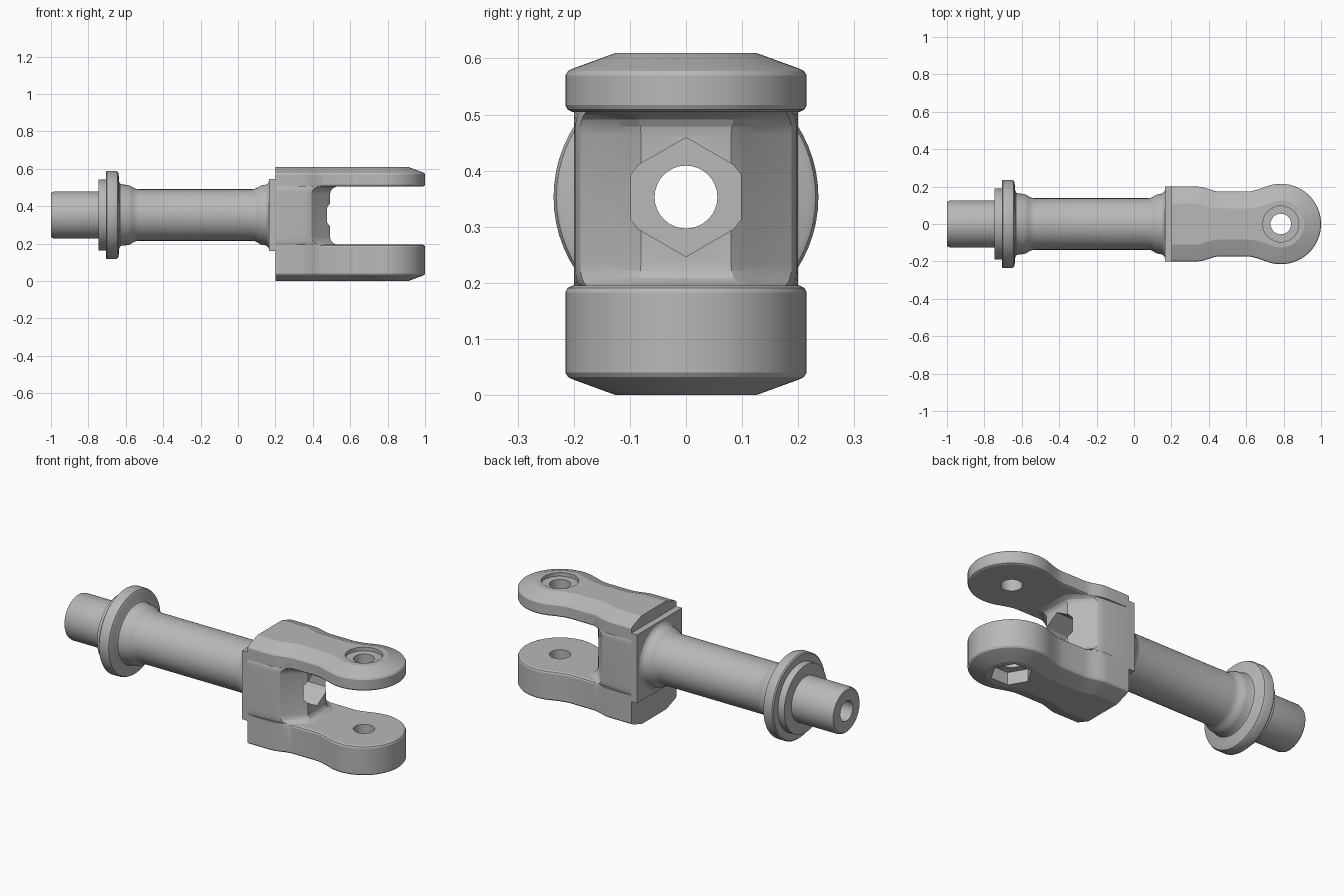
import bpy, bmesh, math
from mathutils import Vector

if "Cube" in bpy.data.objects:
    bpy.data.objects.remove(bpy.data.objects["Cube"], do_unlink=True)

AXIS_Z = 0.353          # height of the shaft axis
PIN_X, LUG_R = 0.785, 0.215

steel = bpy.data.materials.new("grey_steel")
steel.use_nodes = True
GREY = (0.48, 0.48, 0.48, 1)
steel.diffuse_color = GREY
steel.node_tree.nodes["Principled BSDF"].inputs["Base Color"].default_value = GREY


def finish(name, bm):
    bmesh.ops.recalc_face_normals(bm, faces=bm.faces)
    mesh = bpy.data.meshes.new(name)
    bm.to_mesh(mesh)
    bm.free()
    mesh.materials.append(steel)
    obj = bpy.data.objects.new(name, mesh)
    bpy.context.collection.objects.link(obj)
    return obj


def loft(name, rings):
    """Skin a stack of equal-length closed rings and cap both ends."""
    bm = bmesh.new()
    rows = [[bm.verts.new(p) for p in ring] for ring in rings]
    n = len(rows[0])
    for a, b in zip(rows, rows[1:]):
        for i in range(n):
            j = (i + 1) % n
            bm.faces.new((a[i], a[j], b[j], b[i]))
    bm.faces.new(rows[0])
    bm.faces.new(rows[-1])
    return finish(name, bm)


def lathe(name, profile, segments=64):
    """Revolve a closed (x, radius) profile about the shaft axis."""
    bm = bmesh.new()
    n = len(profile)
    rows = []
    for k in range(segments):
        a = math.tau * k / segments
        rows.append([bm.verts.new((x, r * math.cos(a), AXIS_Z + r * math.sin(a)))
                     for x, r in profile])
    for k in range(segments):
        a, b = rows[k], rows[(k + 1) % segments]
        for i in range(n):
            j = (i + 1) % n
            bm.faces.new((a[i], a[j], b[j], b[i]))
    return finish(name, bm)


def circle(r, n, turn=0.0):
    return [(r * math.cos(math.tau * i / n + turn),
             r * math.sin(math.tau * i / n + turn)) for i in range(n)]


def pin_cutter(shape, z0, z1):
    return loft("cutter", [[(PIN_X + u, v, z) for u, v in shape] for z in (z0, z1)])


def axis_cutter(shape, x0, x1):
    return loft("cutter", [[(x, u, AXIS_Z + v) for u, v in shape] for x in (x0, x1)])


def cut(obj, cutters):
    for c in cutters:
        mod = obj.modifiers.new("cut", 'BOOLEAN')
        mod.operation, mod.solver, mod.object = 'DIFFERENCE', 'EXACT', c
        bpy.context.view_layer.objects.active = obj
        bpy.ops.object.modifier_apply(modifier=mod.name)
        bpy.data.objects.remove(c, do_unlink=True)


def smooth(obj, degrees=16):
    bpy.ops.object.select_all(action='DESELECT')
    obj.select_set(True)
    bpy.context.view_layer.objects.active = obj
    bpy.ops.object.shade_smooth_by_angle(angle=math.radians(degrees))


def ease(t):
    t = min(max(t, 0), 1)
    return t * t * (3 - 2 * t)


# Plan outline of a fork arm: block, waist, then round lug
side = [(0.2, 0.2)]
side += [(x, 0.2 - 0.027 * ease((x - 0.34) / 0.12))
         for x in (0.34, 0.36, 0.38, 0.4, 0.42, 0.44, 0.46)]
side += [(0.6, 0.173), (0.625, 0.175), (0.65, 0.181), (0.675, 0.189)]
start = math.radians(112)
side += [(PIN_X + LUG_R * math.cos(start * (1 - i / 24)),
          LUG_R * math.sin(start * (1 - i / 24))) for i in range(25)]
outline = side + [(x, -y) for x, y in reversed(side[:-1])]


def arm_ring(z, inset, inner_edge=False):
    ring = []
    n = len(outline)
    for i, (x, y) in enumerate(outline):
        a = Vector(outline[max(i - 1, 0)])
        b = Vector(outline[min(i + 1, n - 1)])
        t = (b - a).normalized()
        d = inset * (ease((x - 0.4) / 0.08) if inner_edge else 1)
        nx = 0 if x < 0.21 else t.y
        ring.append((x + nx * d, y - t.x * d, z))
    return ring


# Fork arms: wide outer chamfer, slightly rounded edges
def arm(name, outer, inner):
    s = 1 if inner > outer else -1
    return loft(name, [
        arm_ring(outer, 0.09), arm_ring(outer + s * 0.027, 0.016),
        arm_ring(outer + s * 0.032, 0.005), arm_ring(outer + s * 0.04, 0),
        arm_ring(inner - s * 0.012, 0, True), arm_ring(inner - s * 0.004, 0.004, True),
        arm_ring(inner, 0.012, True)])


lower_arm = arm("lower_fork_arm", 0.0, 0.195)
upper_arm = arm("upper_fork_arm", 0.61, 0.505)
cut(lower_arm, [pin_cutter(circle(0.055, 32), -0.1, 0.3),
                pin_cutter(circle(0.105, 6), -0.1, 0.07)])
cut(upper_arm, [pin_cutter(circle(0.055, 32), 0.4, 0.7),
                pin_cutter(circle(0.096, 48), 0.59, 0.7)])

# Web joining the arms, with tapered nose and fillets into the arms
nose = [(0.36, 0.2), (0.378, 0.197), (0.393, 0.188), (0.455, 0.118), (0.475, 0.1), (0.492, 0.08)]
fillet = [(0, 0.035), (0.005, 0.022), (0.014, 0.01), (0.026, 0.003), (0.04, 0)]


def web_ring(z, grow):
    half = [(0.2, 0.2)] + [(x + grow * ease((x - 0.35) / 0.04),
                            min(y + grow * 0.5, 0.2 - 0.027 * ease((x + grow - 0.34) / 0.12)))
                           for x, y in nose]
    return [(x, y, z) for x, y in half + [(x, -y) for x, y in reversed(half)]]


web = loft("fork_web", [web_ring(0.195 + h, g) for h, g in fillet]
           + [web_ring(0.505 - h, g) for h, g in reversed(fillet)])
quarter = [(0.098, 0.04), (0.085, 0.057), (0, 0.106)]
hexagon = (quarter + [(-u, v) for u, v in reversed(quarter[:-1])]
           + [(-u, -v) for u, v in quarter] + [(u, -v) for u, v in reversed(quarter[:-1])])
cut(web, [axis_cutter(circle(0.056, 32), 0.1, 0.7), axis_cutter(hexagon, 0.32, 0.7)])

# Shoulder plate behind the fork
plate = loft("shoulder_plate", [[(x, y, z) for y, z in
             ((-0.2, 0.16), (0.2, 0.16), (0.2, 0.546), (-0.2, 0.546))] for x in (0.165, 0.2)])
cut(plate, [axis_cutter(circle(0.056, 32), 0.1, 0.3)])

# Hollow turned shaft with spigot, stepped flange and end fillets
shaft = lathe("flanged_shaft", [
    (-1.0, 0.056), (-1.0, 0.116), (-0.995, 0.122), (-0.982, 0.126), (-0.745, 0.126),
    (-0.745, 0.19), (-0.706, 0.19), (-0.706, 0.23), (-0.7, 0.236), (-0.655, 0.236),
    (-0.644, 0.231), (-0.638, 0.22), (-0.636, 0.18), (-0.63, 0.168), (-0.62, 0.163),
    (-0.59, 0.161), (-0.575, 0.156), (-0.56, 0.146), (-0.545, 0.14), (-0.53, 0.138),
    (0.075, 0.138), (0.09, 0.14), (0.105, 0.147), (0.118, 0.156), (0.13, 0.16),
    (0.148, 0.162), (0.158, 0.168), (0.165, 0.18), (0.19, 0.18), (0.19, 0.056)])

for part in (lower_arm, upper_arm, web, plate):
    smooth(part)
smooth(shaft, 32)
